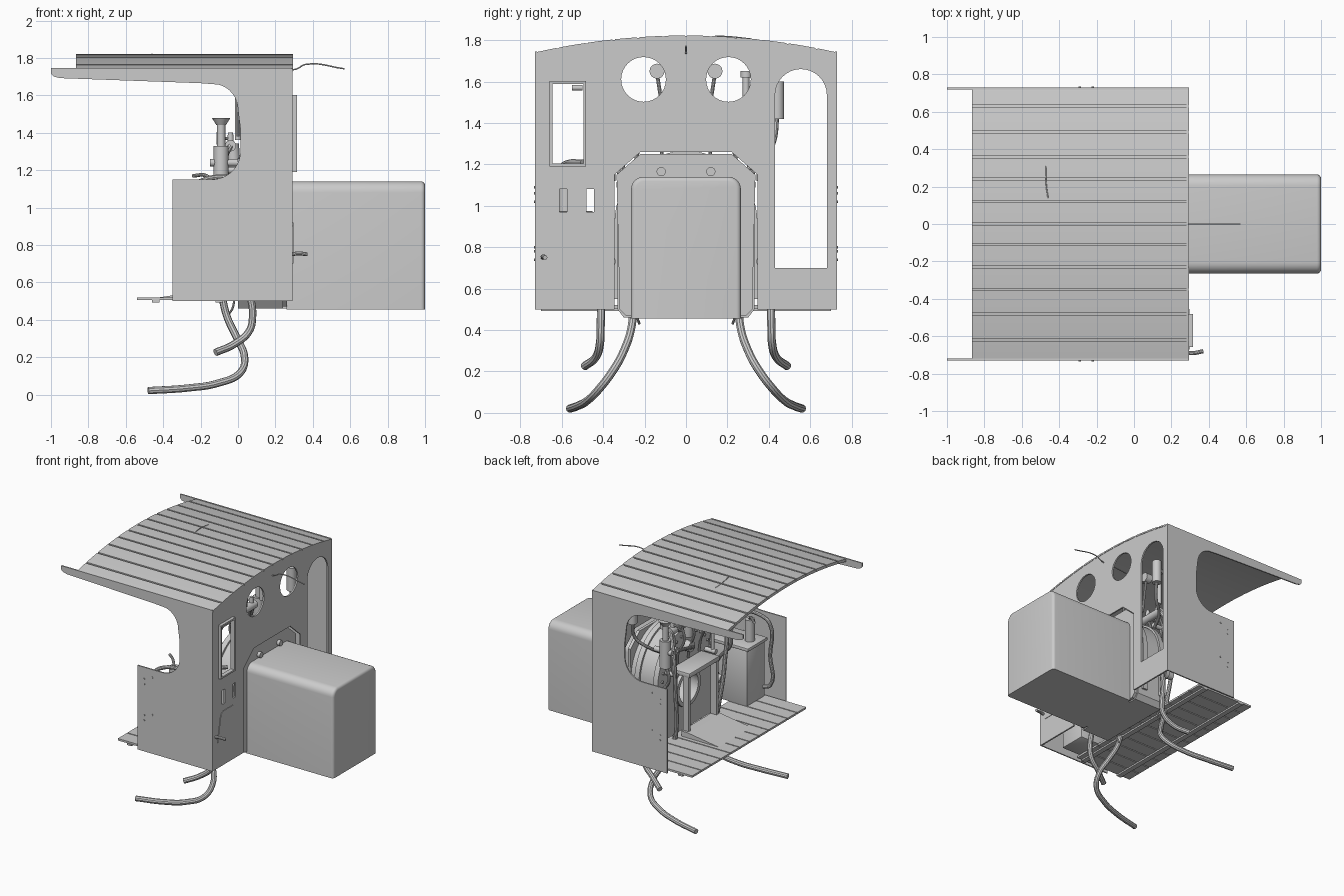
import bpy, bmesh, math
from mathutils import Vector, Matrix

if "Cube" in bpy.data.objects:
    bpy.data.objects.remove(bpy.data.objects["Cube"])

# ---------- helpers ----------
YZ = Matrix(((0, 0, 1, 0), (1, 0, 0, 0), (0, 1, 0, 0), (0, 0, 0, 1)))   # outline in y,z ; thickness along x
XZ = Matrix(((1, 0, 0, 0), (0, 0, -1, 0), (0, 1, 0, 0), (0, 0, 0, 1)))  # outline in x,z ; thickness along y


def to_mesh(curve, name, matrix=None):
    ob = bpy.data.objects.new(name, curve)
    bpy.context.collection.objects.link(ob)
    if matrix:
        ob.matrix_world = matrix
    bpy.ops.object.select_all(action='DESELECT')
    ob.select_set(True)
    bpy.context.view_layer.objects.active = ob
    bpy.ops.object.convert(target='MESH')
    return bpy.context.view_layer.objects.active


def plate(name, outlines, plane, a, b):
    """Flat outline (first) with holes (rest), thick from a to b along the plane normal axis."""
    cu = bpy.data.curves.new(name, 'CURVE')
    cu.dimensions, cu.fill_mode, cu.extrude = '2D', 'BOTH', abs(b - a) / 2
    for pts in outlines:
        s = cu.splines.new('POLY')
        s.points.add(len(pts) - 1)
        s.use_cyclic_u = True
        for p, (u, v) in zip(s.points, pts):
            p.co = (u, v, 0, 1)
    m = (a + b) / 2
    move = Matrix.Translation((m, 0, 0) if plane is YZ else (0, m, 0))
    return to_mesh(cu, name, move @ plane)


def tube(name, pts, r, res=6):
    cu = bpy.data.curves.new(name, 'CURVE')
    cu.dimensions, cu.bevel_depth, cu.bevel_resolution = '3D', r, 3
    cu.use_fill_caps, cu.resolution_u = True, res
    s = cu.splines.new('BEZIER')
    s.bezier_points.add(len(pts) - 1)
    for p, co in zip(s.bezier_points, pts):
        p.co = co
        p.handle_left_type = p.handle_right_type = 'AUTO'
    return to_mesh(cu, name)


def cyl(name, p0, p1, r0, r1=None, n=20):
    p0, p1 = Vector(p0), Vector(p1)
    d = p1 - p0
    bm = bmesh.new()
    bmesh.ops.create_cone(bm, cap_ends=True, segments=n, radius1=r0,
                          radius2=r0 if r1 is None else r1, depth=d.length)
    bm.transform(Matrix.Translation((p0 + p1) / 2) @ d.to_track_quat('Z', 'Y').to_matrix().to_4x4())
    return add(bm, name)


def box(name, lo, hi, bevel=0):
    bm = bmesh.new()
    bmesh.ops.create_cube(bm, size=1)
    for v in bm.verts:
        v.co = [l + (c + .5) * (h - l) for c, l, h in zip(v.co, lo, hi)]
    if bevel:
        bmesh.ops.bevel(bm, geom=bm.edges[:], offset=bevel, segments=2, affect='EDGES', profile=.5)
    return add(bm, name)


def add(bm, name):
    me = bpy.data.meshes.new(name)
    bm.to_mesh(me)
    bm.free()
    ob = bpy.data.objects.new(name, me)
    bpy.context.collection.objects.link(ob)
    return ob


def wheel(name, c, r):
    bpy.ops.mesh.primitive_torus_add(location=c, rotation=(0, math.pi / 2, 0), major_radius=r,
                                     minor_radius=r * .18, major_segments=20, minor_segments=6)
    bpy.context.object.name = name
    for k in range(2):
        a = k * math.pi / 2
        o = Vector((0, math.cos(a), math.sin(a))) * r
        cyl(name + "_spoke", Vector(c) - o, Vector(c) + o, r * .12, n=8)


def arc(cx, cy, r, a0, a1, n=10, ry=None):
    ry = ry or r
    return [(cx + r * math.cos(math.radians(a0 + (a1 - a0) * i / n)),
             cy + ry * math.sin(math.radians(a0 + (a1 - a0) * i / n))) for i in range(n + 1)]


def rect(a, b, c, d):
    return [(a, c), (b, c), (b, d), (a, d)]


def roof_z(y):
    return 1.74 + .082 * (1 - (y / .73) ** 2)


def roof_strip(name, y0, y1, lo, hi, x0, x1, n):
    ys = [y0 + (y1 - y0) * i / n for i in range(n + 1)]
    return plate(name, [[(y, roof_z(y) + lo) for y in ys] + [(y, roof_z(y) + hi) for y in reversed(ys)]], YZ, x0, x1)


# ---------- roof: lining plus separate planks ----------
roof_strip("roof_lining", -.73, .73, -.022, -.010, -.865, .29, 32)
seams = [-.735, -.62, -.48, -.35, -.23, -.11, 0, .12, .24, .36, .49, .63, .735]
for y0, y1 in zip(seams, seams[1:]):
    roof_strip("roof_plank", y0 + .006, y1 - .006, -.012, 0, -.865, .295, 5)

# ---------- side walls with cab opening and long eaves ----------
side = [(-.35, .5), (.29, .5), (.29, 1.745), (-1, 1.745), (-1, 1.715), (-.985, 1.70), (-.95, 1.692),
        (-.2, 1.665)] + arc(-.13, 1.52, .13, 80, 0, 8, .14) + [(.013, 1.42)] \
    + arc(-.14, 1.30, .153, 0, -90, 10, .15) + [(-.35, 1.15)]
for s in (-1, 1):
    plate("side_wall", [side], XZ, s * .72, s * .73)
    for x, z in ((-.29, .74), (-.29, .78), (-.29, 1.02), (-.29, 1.06), (-.22, .80), (-.22, 1.09)):
        cyl("wall_rivet", (x, s * .728, z), (x, s * .734, z), .006, n=8)

# ---------- front wall with windows, doorway and firebox notch ----------
wall = [(-.73, .5), (-.345, .5), (-.345, 1.15), (-.22, 1.26), (.22, 1.26), (.345, 1.15), (.345, .5), (.73, .5)]
wall += [(y, roof_z(y) - .003) for y in [.73 - 1.46 * i / 32 for i in range(33)]]
door = [(.43, .7), (.68, .7)] + arc(.555, 1.535, .125, 0, 180, 16)
holes = [arc(s * .205, 1.61, .108, 0, 348.75, 31) for s in (-1, 1)]
holes += [rect(-.65, -.49, 1.2, 1.59), rect(-.61, -.575, .97, 1.08), rect(-.48, -.445, .97, 1.08), door]
plate("front_wall", [wall] + holes, YZ, .28, .292)
plate("window_frame", [rect(-.658, -.482, 1.19, 1.602), rect(-.645, -.495, 1.203, 1.589)], YZ, .285, .315)
plate("access_panel", [[(-.67, .7), (-.455, .7), (-.455, .87), (-.48, .92), (-.60, .92), (-.63, .9)]], YZ, .29, .296)
tube("panel_handle", [(.29, -.69, .75), (.32, -.69, .755), (.37, -.68, .75)], .011)

# ---------- boiler casing: rounded top, softened end ----------
prof = [(-.265, .455), (.265, .455)] + arc(.205, 1.08, .06, 0, 90, 6) + arc(-.205, 1.08, .06, 90, 180, 6)
bm = bmesh.new()
f = bm.faces.new([bm.verts.new((.26, y, z)) for y, z in prof])
ext = bmesh.ops.extrude_face_region(bm, geom=[f])
for v in ext["geom"]:
    if isinstance(v, bmesh.types.BMVert):
        v.co.x = 1
rim = [e for e in bm.edges if all(v.co.x > .99 for v in e.verts) and not all(v.co.z < .46 for v in e.verts)]
bmesh.ops.bevel(bm, geom=rim, offset=.022, segments=4, affect='EDGES', profile=.5)
bmesh.ops.recalc_face_normals(bm, faces=bm.faces)
add(bm, "boiler_casing")

# ---------- firebox and backhead ----------
fire = [(-.33, .5), (-.30, .46), (.30, .46), (.33, .5)] + arc(0, .92, .33, 0, 180, 28)
plate("firebox", [fire, arc(0, .8, .12, 0, 345, 23)], YZ, 0, .24)
plate("firebox_front", [[(-.32, .5), (-.29, .47), (.29, .47), (.32, .5), (.335, 1.15), (.22, 1.25),
                        (-.22, 1.25), (-.335, 1.15)]], YZ, .24, .262)
plate("firedoor_ring", [arc(0, .8, .145, 0, 345, 23), arc(0, .8, .115, 0, 345, 23)], YZ, -.025, .005)
band = [(.345, .55)] + arc(0, .92, .345, 0, 180, 28) + [(-.345, .55)]
inner = [(-.32, .55)] + arc(0, .92, .32, 180, 0, 28) + [(.32, .55)]
for x in (.0, .16):
    plate("firebox_band", [band + inner], YZ, x, x + .04)
for i in range(15):
    y, z = arc(0, .92, .295, 5, 175, 14)[i]
    cyl("backhead_rivet", (.002, y, z), (-.012, y, z), .010, n=8)
for s in (-1, 1):
    cyl("washout_plug", (.26, s * .12, 1.165), (.285, s * .12, 1.165), .022)
    cyl("injector", (-.05, s * .37, .73), (.24, s * .37, .73), .03)
    cyl("injector_flange", (.0, s * .37, .73), (.03, s * .37, .73), .042)
    box("door_frame_post", (-.15, s * .17 - .012, .53), (-.10, s * .17 + .012, .99))
box("door_hood", (-.16, -.185, .975), (0, .185, 1.01), .006)
box("ash_pan", (.0, -.24, .40 + .06), (.28, .24, .52))

# ---------- plank floor and tread plate ----------
for i in range(12):
    y = -.7 + i * 1.4 / 12
    box("floor_plank", (-.54, y + .004, .505), (-.04, y + .1127, .52))
for x in (-.46, -.12):
    box("floor_joist", (x, -.7, .493), (x + .04, .7, .507))
plate("tread_plate", [[(-.42, .52), (-.10, .52), (-.10, .56), (-.15, .56)]], XZ, -.2, .2)

# ---------- steam manifold, valves and gauges ----------
cyl("steam_manifold", (-.04, -.26, 1.33), (-.04, .26, 1.33), .03)
cyl("manifold_stand", (-.02, 0, 1.2), (-.03, 0, 1.34), .035)
for y in (-.22, -.11, 0, .11, .22):
    cyl("valve_body", (-.04, y, 1.31), (-.04, y, 1.40), .02, .014)
    cyl("valve_stem", (-.04, y, 1.37), (-.11, y, 1.37), .008, n=10)
    wheel("valve_wheel", (-.11, y, 1.37), .03)
    tube("steam_pipe", [(-.04, y, 1.33), (-.07, y * 1.1, 1.22), (-.03, y * 1.25, 1.12), (-.02, y * 1.2, 1.03)], .009)
for s in (-1, 1):
    cyl("gauge_stem", (.0, s * .10, 1.38), (.0, s * .14, 1.64), .009, n=10)
    cyl("pressure_gauge", (-.03, s * .14, 1.65), (.02, s * .14, 1.65), .036)
    # lubricator with flared cup
    y = s * .38
    cyl("lubricator_body", (-.09, y, 1.12), (-.09, y, 1.33), .04)
    cyl("lubricator_neck", (-.09, y, 1.33), (-.09, y, 1.45), .022)
    cyl("lubricator_cup", (-.09, y, 1.44), (-.09, y, 1.48), .025, .05)
    cyl("lubricator_side", (-.15, y, 1.24), (.0, y, 1.24), .02)
    tube("lubricator_pipe", [(-.09, y, 1.14), (-.12, y, 1.02), (-.03, y, .9), (.05, y, .76)], .012)
    # water glass on the backhead
    cyl("water_glass", (-.06, s * .24, 1.0), (-.06, s * .24, 1.2), .012, n=12)
    for z in (1.0, 1.2):
        cyl("glass_fitting", (.02, s * .24, z), (-.09, s * .24, z), .018, n=12)
    # feed pipe down to the hoses
    tube("feed_pipe", [(-.04, s * .25, 1.33), (-.11, s * .31, 1.2), (-.12, s * .3, .9), (-.10, s * .26, .6),
                       (-.08, s * .255, .48)], .016)
cyl("whistle_valve", (0, .29, 1.36), (0, .29, 1.64), .016)
cyl("whistle_cap", (0, .29, 1.62), (0, .29, 1.65), .026)
cyl("sight_feed", (.15, .44, 1.42), (.15, .44, 1.6), .034)
tube("sight_feed_pipe", [(.15, .44, 1.45), (.14, .42, 1.3), (.06, .36, 1.22), (.03, .27, 1.16)], .012)

# ---------- regulator lever ----------
cyl("regulator_boss", (.02, 0, 1.12), (-.05, 0, 1.12), .04)
tube("regulator_lever", [(-.05, -.02, 1.11), (-.07, .1, 1.15), (-.09, .24, 1.19)], .012)

# ---------- side tank and brake pipework ----------
box("side_tank", (-.2, -.68, .52), (.12, -.46, .95), .01)
box("tank_lid", (-.215, -.69, .95), (.13, -.45, .975), .005)
tube("brake_pipe", [(-.2, -.66, .6), (-.25, -.67, .62), (-.25, -.67, .85), (-.25, -.67, 1.09), (-.2, -.66, 1.14),
                    (0, -.62, 1.17), (.2, -.56, 1.21), (.26, -.5, 1.21)], .014)
cyl("brake_valve", (-.14, -.58, .97), (-.14, -.58, 1.14), .035)
tube("brake_handle", [(-.14, -.58, 1.14), (-.17, -.55, 1.17), (-.24, -.49, 1.17)], .01)
cyl("window_latch", (.27, -.55, 1.57), (.27, -.5, 1.57), .014, n=12)

# ---------- hoses under the cab ----------
for s in (-1, 1):
    tube("long_hose", [(x, s * y, z) for x, y, z in (
        (-.085, .255, .52), (-.06, .262, .42), (-.005, .30, .3), (.035, .355, .2), (.01, .42, .115),
        (-.11, .475, .06), (-.27, .52, .035), (-.48, .56, .021))], .02, 8)
    tube("short_hose", [(x, s * y, z) for x, y, z in (
        (.065, .41, .54), (.078, .412, .42), (.06, .415, .34), (-.02, .435, .27), (-.12, .49, .225))], .02, 8)
    tube("injector_drop", [(.06, s * .38, .73), (.065, s * .41, .65), (.065, s * .41, .52)], .018)
    tube("drain_pipe", [(-.02, s * .24, .5), (-.03, s * .235, .46), (-.05, s * .225, .43)], .006)

# ---------- whistle cord ----------
tube("whistle_cord", [(-.1, 0, 1.70), (.2, 0, 1.735), (.31, 0, 1.74), (.36, 0, 1.765), (.57, 0, 1.742)], .004)
tube("roof_wire", [(-.47, .31, 1.806), (-.47, .22, 1.816), (-.46, .14, 1.82)], .003)

# ---------- smooth shading with sharp edges ----------
bpy.ops.object.select_all(action='DESELECT')
for ob in bpy.context.scene.objects:
    if ob.type == 'MESH':
        ob.select_set(True)
        bpy.context.view_layer.objects.active = ob
bpy.ops.object.shade_smooth_by_angle(angle=math.radians(35))
